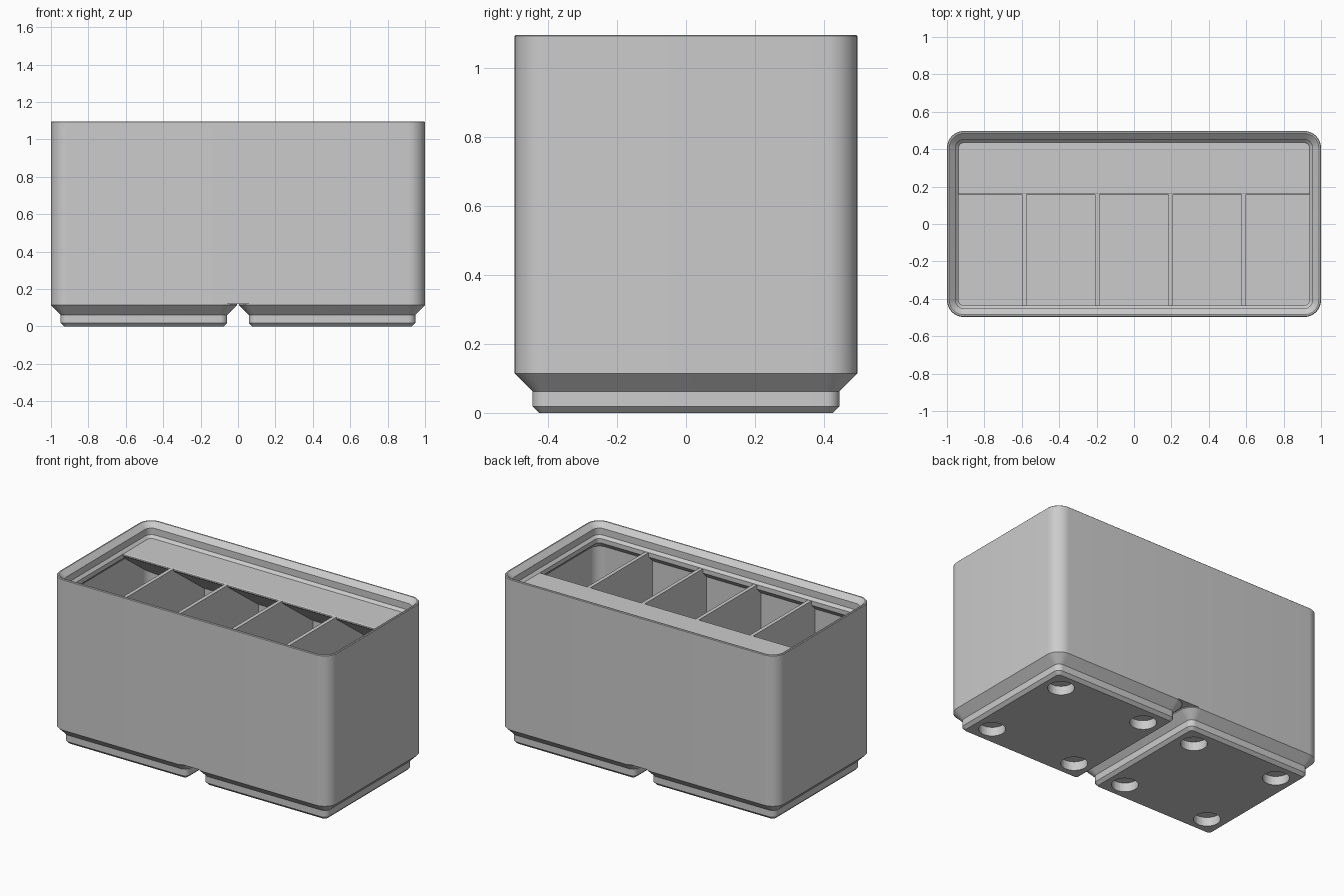
import bpy
import bmesh
from math import cos, sin, pi, radians, tan

if "Cube" in bpy.data.objects:
    bpy.data.objects.remove(bpy.data.objects["Cube"])

grey = bpy.data.materials.new("plain grey")
grey.use_nodes = True
grey.diffuse_color = (0.6, 0.6, 0.6, 1)
grey.node_tree.nodes["Principled BSDF"].inputs["Base Color"].default_value = (0.6, 0.6, 0.6, 1)

HALF_X, HALF_Y, CORNER = 1.0, 0.497, 0.09
WALL, LIP = 0.023, 0.062
SHELF_Z, RIM_Z, FLOOR_Z, BASE_Z = 1.006, 1.097, 0.168, 0.12


def finish(bm, name, smooth=False):
    bmesh.ops.recalc_face_normals(bm, faces=bm.faces)
    mesh = bpy.data.meshes.new(name)
    bm.to_mesh(mesh)
    bm.free()
    obj = bpy.data.objects.new(name, mesh)
    bpy.context.collection.objects.link(obj)
    mesh.materials.append(grey)
    if smooth:
        shade(obj)
    return obj


def shade(obj):
    bpy.ops.object.select_all(action='DESELECT')
    obj.select_set(True)
    bpy.context.view_layer.objects.active = obj
    bpy.ops.object.shade_smooth_by_angle(angle=radians(30))


def ring(bm, hx, hy, inset, z, cx=0, steps=10):
    """Rounded rectangle, moved inward by inset."""
    r = max(CORNER - inset, 0.012)
    verts = []
    for q, (sx, sy) in enumerate([(1, 1), (-1, 1), (-1, -1), (1, -1)]):
        for i in range(steps + 1):
            a = (q + i / steps) * pi / 2
            verts.append(bm.verts.new((cx + sx * (hx - inset - r) + r * cos(a),
                                       sy * (hy - inset - r) + r * sin(a), z)))
    return verts


def loft(name, hx, hy, profile, cx=0):
    """Skin rounded rectangles along (inset, z) points and cap both ends."""
    bm = bmesh.new()
    rings = [ring(bm, hx, hy, inset, z, cx) for inset, z in profile]
    for a, b in zip(rings, rings[1:]):
        for i in range(len(a)):
            j = (i + 1) % len(a)
            bm.faces.new((a[i], a[j], b[j], b[i]))
    bm.faces.new(rings[0])
    bm.faces.new(rings[-1])
    return finish(bm, name, True)


def prism(name, profile, half_x, cx=0):
    """Extrude a (y, z) profile along x."""
    bm = bmesh.new()
    face = bm.faces.new([bm.verts.new((cx - half_x, y, z)) for y, z in profile])
    new = bmesh.ops.extrude_face_region(bm, geom=[face])["geom"]
    bmesh.ops.translate(bm, vec=(2 * half_x, 0, 0),
                        verts=[v for v in new if isinstance(v, bmesh.types.BMVert)])
    return finish(bm, name)


# Bin shell: outer wall, stacking lip, lip underside, inner wall and floor
loft("bin_shell", HALF_X, HALF_Y, [
    (0, BASE_Z), (0, RIM_Z - 0.004), (0.004, RIM_Z), (0.012, RIM_Z),
    (0.0455, 1.066), (0.0455, 1.023), (LIP, SHELF_Z),
    (LIP, 0.977), (WALL, 0.938), (WALL, FLOOR_Z)])

# Label shelf with a sloping underside
front, back = 0.157, 0.471
prism("label_shelf", [
    (front + 0.008, SHELF_Z), (front + 0.002, SHELF_Z - 0.004), (front, SHELF_Z - 0.01),
    (front + 0.005, SHELF_Z - 0.018),
    (back, SHELF_Z - 0.018 - (back - front) * tan(radians(36))), (back, SHELF_Z)], 0.972)

# Dividers
top = SHELF_Z - 0.001
for i in range(4):
    prism(f"divider_{i + 1}", [(-0.48, FLOOR_Z - 0.01), (0.48, FLOOR_Z - 0.01),
                               (0.48, top), (-0.48, top)], 0.012, (i - 1.5) * 0.391)

# Feet with four round magnet pockets each
for side, cx in (("left", 0.503), ("right", -0.503)):
    foot = loft(side + "_foot", HALF_Y, HALF_Y, [
        (0.071, 0), (0.052, 0.019), (0.052, 0.062), (0, 0.114), (0, BASE_Z)], cx)
    bm = bmesh.new()
    for sx in (-1, 1):
        for sy in (-1, 1):
            hole = bmesh.ops.create_cone(bm, cap_ends=True, segments=40, radius1=0.078,
                                         radius2=0.078, depth=0.115)
            bmesh.ops.translate(bm, verts=hole["verts"], vec=(cx + sx * 0.311, sy * 0.311, 0))
    cutter = finish(bm, side + "_pocket_cutter")
    cutter.hide_render = True
    cutter.hide_set(True)
    cut = foot.modifiers.new("pockets", 'BOOLEAN')
    cut.object = cutter
    cut.solver = 'EXACT'
    bpy.context.view_layer.objects.active = foot
    bpy.ops.object.modifier_apply(modifier=cut.name)
    bpy.data.objects.remove(cutter)
    shade(foot)
